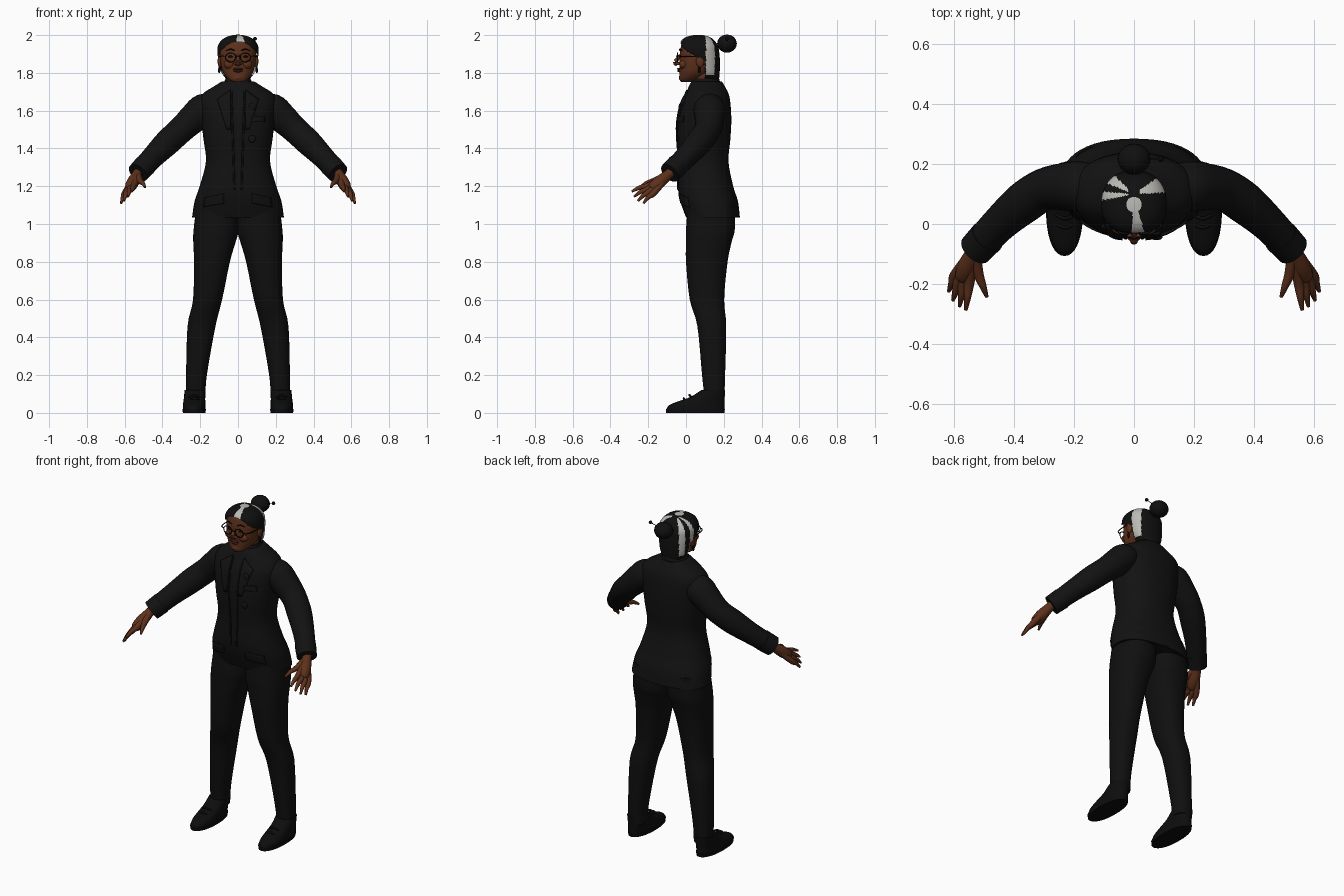
import bpy, bmesh, math
from mathutils import Vector

cube = bpy.data.objects.get("Cube")
if cube:
    bpy.data.objects.remove(cube, do_unlink=True)


def material(name, r, g, b):
    m = bpy.data.materials.new(name)
    m.use_nodes = True
    m.diffuse_color = (r, g, b, 1)
    m.node_tree.nodes["Principled BSDF"].inputs["Base Color"].default_value = (r, g, b, 1)
    return m


CLOTH = material("black jacket cloth", .006, .006, .006)
TROUSER = material("black trouser cloth", .005, .005, .005)
LEATHER = material("black leather", .004, .004, .004)
HAIR = material("black hair", .005, .005, .005)
SILVER = material("silver hair", .5, .49, .46)
SKIN = material("brown skin", .11, .03, .011)
LIP = material("dark lip", .07, .016, .01)
FRAME = material("black frame", .003, .003, .003)
SIDES = (("left", 1), ("right", -1))


def spline(points, steps):
    """Resample a list of number tuples with a Catmull-Rom curve."""
    out = []
    last = len(points) - 1
    for i in range(last):
        a, b, c, d = (points[max(0, min(last, i + k))] for k in (-1, 0, 1, 2))
        for s in range(steps):
            t = s / steps
            out.append(tuple(q + t * (r - p) / 2 + t * t * (p - 2.5 * q + 2 * r - w / 2)
                             + t ** 3 * (1.5 * (q - r) + (w - p) / 2)
                             for p, q, r, w in zip(a, b, c, d)))
    return out + [points[-1]]


def finish(name, bm, *mats):
    bmesh.ops.recalc_face_normals(bm, faces=bm.faces)
    mesh = bpy.data.meshes.new(name)
    bm.to_mesh(mesh)
    bm.free()
    for m in mats:
        mesh.materials.append(m)
    mesh.shade_smooth()
    mesh.set_sharp_from_angle(angle=math.radians(50))
    ob = bpy.data.objects.new(name, mesh)
    bpy.context.collection.objects.link(ob)
    return ob


def bridge(rings, closed=True):
    """Skin a list of vertex rings with quads, capping closed rings."""
    bm = bmesh.new()
    rows = [[bm.verts.new(p) for p in ring] for ring in rings]
    n = len(rows[0])
    for a, b in zip(rows, rows[1:]):
        for i in range(n if closed else n - 1):
            j = (i + 1) % n
            bm.faces.new((a[i], a[j], b[j], b[i]))
    if closed:
        bm.faces.new(rows[0])
        bm.faces.new(rows[-1])
    return bm


def loft(sections, side=1, n=36, power=2.3, steps=4):
    """Stack rounded sections given as (height, centre x, half width, front y, back y)."""
    rings = []
    for z, cx, rx, y0, y1 in spline(sections, steps):
        ring = []
        for i in range(n):
            c, s = math.cos(math.tau * i / n), math.sin(math.tau * i / n)
            x = cx + rx * math.copysign(abs(c) ** (2 / power), c)
            y = (y0 + y1) / 2 + (y1 - y0) / 2 * math.copysign(abs(s) ** (2 / power), s)
            ring.append((side * x, y, z))
        rings.append(ring)
    return bridge(rings)


def tube(name, points, mat, side=1, n=14, steps=4):
    """Round tube through points given as (x, y, z, radius)."""
    path = spline(points, steps)
    rings = []
    for i, p in enumerate(path):
        a, b = Vector(path[max(i - 1, 0)][:3]), Vector(path[min(i + 1, len(path) - 1)][:3])
        d = (b - a).normalized()
        u = d.cross((0, 0, 1) if abs(d.z) < .95 else (0, 1, 0)).normalized()
        v = d.cross(u)
        ring = [Vector(p[:3]) + p[3] * (u * math.cos(math.tau * k / n) + v * math.sin(math.tau * k / n))
                for k in range(n)]
        rings.append([(side * q.x, q.y, q.z) for q in ring])
    return finish(name, bridge(rings), mat)


def ball(name, centre, size, mat):
    bm = bmesh.new()
    bmesh.ops.create_uvsphere(bm, u_segments=20, v_segments=12, radius=1)
    for v in bm.verts:
        v.co = Vector(centre) + Vector(a * b for a, b in zip(v.co, size))
    return finish(name, bm, mat)


# Jacket body
TORSO = [(1.035, 0, .243, .0, .285), (1.12, 0, .23, -.03, .275), (1.2, 0, .203, -.043, .25),
         (1.33, 0, .17, -.04, .225), (1.45, 0, .183, -.048, .235), (1.55, 0, .195, -.045, .24),
         (1.64, 0, .205, -.025, .235), (1.69, 0, .185, .0, .225), (1.73, 0, .125, .015, .205),
         (1.755, 0, .085, .03, .19)]
finish("jacket_body", loft(TORSO, n=48), CLOTH)
tube("jacket_hem", [(.235 * math.cos(a), .143 + .136 * math.sin(a), 1.04, .007)
                    for a in [math.tau * i / 24 for i in range(25)]], CLOTH, n=6, steps=1)
finish("collar", loft([(1.71, 0, .085, .015, .19), (1.745, 0, .075, .028, .182),
                       (1.77, 0, .066, .04, .175)]), CLOTH)


def front_y(x, z):
    """Depth of the jacket front at a given width and height."""
    rows = spline(TORSO, 4)
    a, b = next((a, b) for a, b in zip(rows, rows[1:]) if z <= b[0])
    t = (z - a[0]) / (b[0] - a[0])
    rx, y0, y1 = (a[k] + t * (b[k] - a[k]) for k in (2, 3, 4))
    return (y0 + y1) / 2 - (y1 - y0) / 2 * max(0, 1 - abs(x / rx) ** 2.3) ** (1 / 2.3)


def patch(name, corners):
    """Thin cloth panel hugging the jacket front; corners are (x, z), in order."""
    a, b, c, d = (Vector(p) for p in corners)
    rows = []
    for i in range(9):
        ends = a.lerp(d, i / 8), b.lerp(c, i / 8)
        line = [ends[0].lerp(ends[1], k / 6) for k in range(7)]
        rows.append([(p.x, front_y(p.x, p.y) - .004, p.y) for p in line])
    ob = finish(name, bridge(rows, closed=False), CLOTH)
    ob.modifiers.new("thickness", "SOLIDIFY").thickness = .008
    ob.modifiers["thickness"].offset = 0


for tag, s in SIDES:
    patch(tag + "_lapel", [(s * .038, 1.5), (s * .06, 1.5), (s * .11, 1.66), (s * .04, 1.71)])
    patch(tag + "_pocket_flap", [(s * .075, 1.11), (s * .18, 1.09), (s * .175, 1.14), (s * .075, 1.16)])
    edge = [(.035 - .002 * i, 1.7 - .065 * i) for i in range(9)]
    tube(tag + "_jacket_edge", [(x, front_y(x, z), z, .005) for x, z in edge], CLOTH, s, n=8)
    # Sleeves with a turned cuff
    tube(tag + "_sleeve", [(.12, .125, 1.615, .07), (.18, .125, 1.605, .085), (.23, .125, 1.565, .08),
                           (.3, .115, 1.5, .071), (.37, .07, 1.435, .07), (.45, .0, 1.355, .06),
                           (.52, -.075, 1.28, .055)], CLOTH, s, n=24)
    tube(tag + "_cuff", [(.49, -.043, 1.312, .06), (.53, -.086, 1.27, .057)], CLOTH, s, n=24)
    # Trousers
    legs = [(1.1, .11, .11, .01, .26), (.97, .116, .119, .0, .258), (.91, .124, .113, .0, .243),
            (.8, .138, .095, .0, .22), (.6, .161, .077, .02, .202), (.46, .193, .074, .06, .213),
            (.2, .22, .055, .085, .207), (.08, .225, .052, .098, .203)]
    finish(tag + "_trouser_leg", loft(legs, s), TROUSER)
    # Shoes
    finish(tag + "_sole", loft([(0, .232, .06, -.105, .203), (.02, .232, .062, -.107, .206)],
                               s, power=2.2, steps=1), LEATHER)
    finish(tag + "_shoe", loft([(.02, .232, .06, -.103, .204), (.04, .232, .06, -.09, .204),
                                (.06, .231, .058, -.045, .204), (.085, .23, .056, .025, .205),
                                (.12, .228, .055, .08, .207)], s, power=2.2), LEATHER)
    for k in range(2):
        y, z = .03 - .03 * k, .095 - .018 * k
        tube(f"{tag}_lace_{k}", [(.2, y, z - .012, .005), (.23, y - .012, z, .006),
                                 (.26, y, z - .012, .005)], LEATHER, s, n=8)
    # Hands: palm, then each digit from wrist through knuckle to tip
    wrist = (.533, -.09, 1.265, .026)
    tube(tag + "_palm", [(.515, -.07, 1.285, .032), wrist, (.556, -.14, 1.222, .033),
                         (.572, -.178, 1.192, .027), (.577, -.19, 1.184, .012)], SKIN, s)
    digits = {"index": ((.55, -.195, 1.205), (.562, -.287, 1.172)),
              "middle": ((.568, -.193, 1.19), (.583, -.275, 1.145)),
              "ring": ((.584, -.185, 1.177), (.605, -.255, 1.122)),
              "little": ((.597, -.168, 1.167), (.619, -.225, 1.11)),
              "thumb": ((.52, -.165, 1.23), (.492, -.243, 1.195))}
    for finger, (knuckle, tip) in digits.items():
        mid = Vector(knuckle).lerp(Vector(tip), .55) + Vector((0, 0, .006))
        tube(f"{tag}_{finger}", [wrist[:3] + (.02,), knuckle + (.017,), (*mid, .012), tip + (.006,)],
             SKIN, s, n=10)

# Small fastenings and breast details
patch("breast_pocket", [(.07, 1.54), (.14, 1.54), (.14, 1.57), (.07, 1.57)])
for k, z in enumerate((1.45, 1.62)):
    ball(f"brooch_{k}", (.075, front_y(.075, z) - .006, z), (.02, .008, .02), CLOTH)

# Neck and head
tube("neck", [(0, .115, 1.7, .062), (0, .1, 1.77, .06), (0, .09, 1.83, .06)], SKIN, n=24)
finish("head", loft([(1.752, 0, .025, -.026, .03), (1.765, 0, .05, -.034, .06), (1.8, 0, .078, -.034, .12),
                     (1.84, 0, .09, -.035, .15), (1.88, 0, .095, -.034, .16), (1.92, 0, .096, -.03, .16),
                     (1.96, 0, .085, -.02, .145), (1.985, 0, .05, .01, .11)]), SKIN)
tube("nose", [(0, -.03, 1.895, .008), (0, -.042, 1.878, .009), (0, -.056, 1.856, .013),
              (0, -.045, 1.843, .01)], SKIN)
ball("upper_lip", (0, -.035, 1.821, ), (.028, .012, .006), LIP)
ball("lower_lip", (0, -.034, 1.81), (.024, .012, .007), LIP)
ball("chin", (0, -.022, 1.775), (.028, .016, .018), SKIN)

# Hair shell, opened around the face and streaked by direction from the crown
bm = loft([(1.765, 0, .06, .08, .175), (1.8, 0, .086, .03, .178), (1.85, 0, .101, -.02, .18),
           (1.9, 0, .108, -.036, .177), (1.94, 0, .107, -.036, .17), (1.97, 0, .09, -.026, .152),
           (1.99, 0, .062, .0, .125), (2, 0, .025, .04, .09)], n=96, steps=8)


def in_face(c):
    if c.y < .03:
        return c.z < 1.965 - 6 * c.x ** 2
    return c.y < .1 and c.z < 1.9 - .5 * (c.y - .03)


bmesh.ops.delete(bm, geom=[f for f in bm.faces if in_face(f.calc_center_median())], context="FACES")
for f in bm.faces:
    c = f.calc_center_median()
    turn = (c.y - .1) / max(abs(c.x), .001)
    if c.y < .08 and c.z > 1.94:
        streak = -.005 < c.x < .3 * (.09 - c.y)
    elif c.x > 0:
        streak = c.x > .02 and .05 < turn < .7
    else:
        streak = c.x < -.02 and (-.2 < turn < .08 or .4 < turn < .95)
    f.material_index = int(streak and c.z > 1.79)
finish("hair", bm, HAIR, SILVER)
ball("hair_bun", (0, .217, 1.955), (.055, .052, .048), HAIR)
tube("hair_pin", [(.03, .217, 1.965, .002), (.085, .217, 1.98, .002)], FRAME, n=6)
ball("hair_pin_bead", (.09, .217, 1.981), (.01, .01, .01), FRAME)

# Ears, eyes, brows, glasses and earrings
for tag, s in SIDES:
    ball(tag + "_ear", (s * .096, .075, 1.862), (.012, .022, .034), SKIN)
    ball(tag + "_nostril", (s * .013, -.043, 1.85), (.01, .012, .009), SKIN)
    ball(tag + "_cheek", (s * .045, -.012, 1.845), (.03, .024, .025), SKIN)
    ball(tag + "_eye", (s * .038, -.026, 1.886), (.014, .008, .006), FRAME)
    tube(tag + "_brow", [(.018, -.033, 1.918, .003), (.04, -.031, 1.926, .004),
                         (.062, -.021, 1.918, .002)], HAIR, s, n=8)
    lens = [math.tau * i / 24 for i in range(25)]
    tube(tag + "_glasses_rim", [(.039 + .027 * math.cos(a), -.045, 1.882 + .024 * math.sin(a), .003)
                                for a in lens], FRAME, s, n=6, steps=1)
    tube(tag + "_glasses_arm", [(.066, -.045, 1.888, .003), (.092, -.025, 1.888, .003),
                                (.102, .07, 1.885, .003)], FRAME, s, n=6)
    tube(tag + "_earring", [(.099, .07, 1.835, .003), (.099, .07, 1.815, .007),
                            (.099, .07, 1.8, .004)], FRAME, s, n=8)
tube("glasses_bridge", [(-.012, -.046, 1.885, .003), (0, -.05, 1.89, .003),
                        (.012, -.046, 1.885, .003)], FRAME, n=6)
